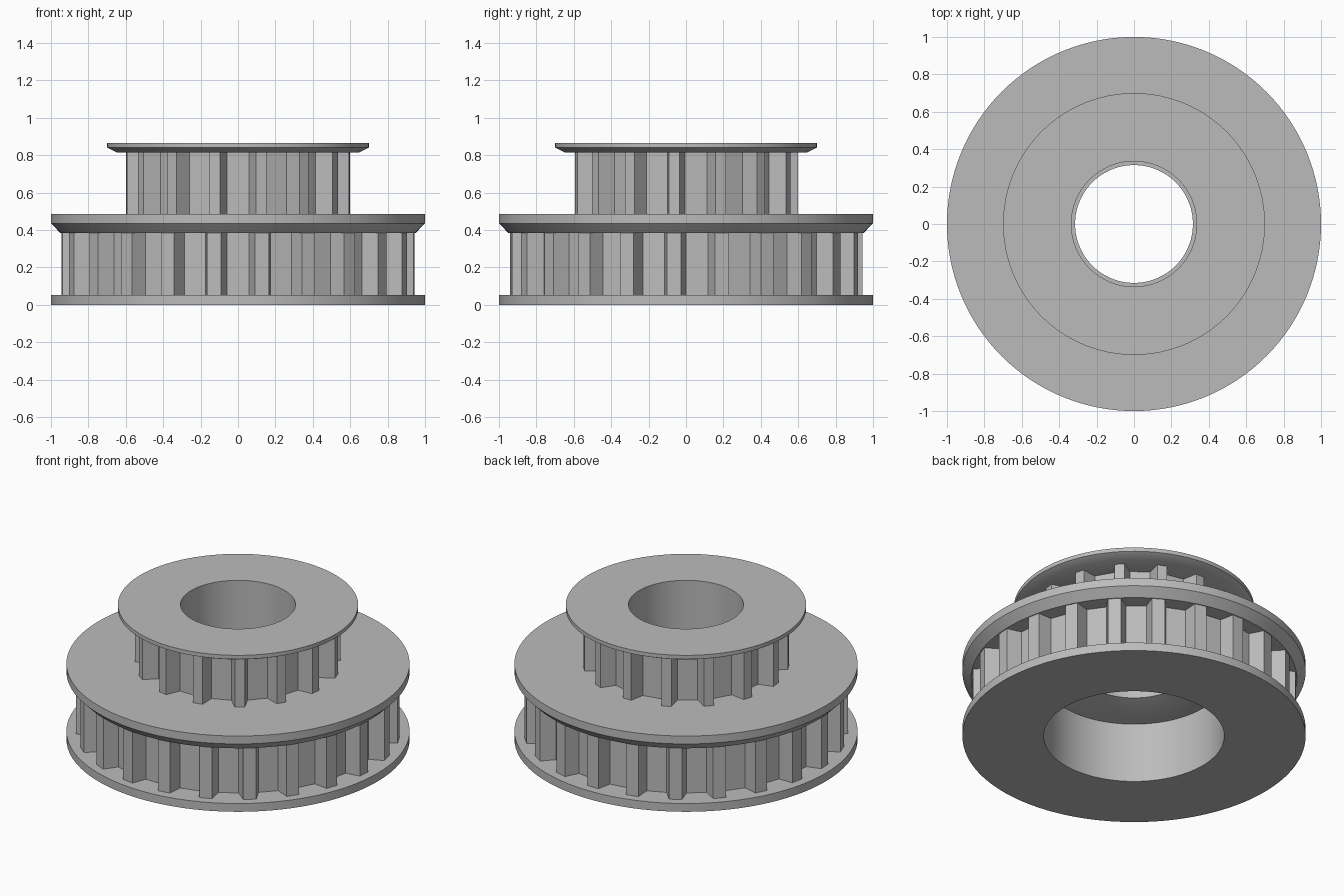
import bpy, bmesh
from math import sin, cos, pi, radians, sqrt

cube = bpy.data.objects.get("Cube")
if cube:
    bpy.data.objects.remove(cube)

metal = bpy.data.materials.new("grey_metal")
metal.use_nodes = True
grey = (0.5, 0.5, 0.5, 1)
metal.diffuse_color = grey
metal.node_tree.nodes["Principled BSDF"].inputs["Base Color"].default_value = grey

SEGMENTS = 128


def finish(name, bm):
    """Turn a bmesh into a grey object with sharp edges kept."""
    bmesh.ops.recalc_face_normals(bm, faces=bm.faces)
    mesh = bpy.data.meshes.new(name)
    bm.to_mesh(mesh)
    bm.free()
    mesh.materials.append(metal)
    obj = bpy.data.objects.new(name, mesh)
    bpy.context.collection.objects.link(obj)
    bpy.ops.object.select_all(action='DESELECT')
    obj.select_set(True)
    bpy.context.view_layer.objects.active = obj
    bpy.ops.object.shade_smooth_by_angle(angle=radians(30))
    return obj


def lathe(name, profile):
    """Revolve a closed (radius, height) profile around z."""
    bm = bmesh.new()
    rings = []
    for i in range(SEGMENTS):
        a = 2 * pi * i / SEGMENTS
        rings.append([bm.verts.new((r * cos(a), r * sin(a), z)) for r, z in profile])
    n = len(profile)
    for i in range(SEGMENTS):
        here, after = rings[i], rings[(i + 1) % SEGMENTS]
        for k in range(n):
            m = (k + 1) % n
            bm.faces.new((here[k], after[k], after[m], here[m]))
    return finish(name, bm)


def toothed_hub(name, teeth, radius, gap_half, bore, bottom, top):
    """Ring with trapezoid belt grooves, one groove centred on the front."""
    root_half, depth = 0.059, 0.088
    shoulder = sqrt(radius ** 2 - gap_half ** 2)
    groove = [(-gap_half, shoulder), (-root_half, shoulder - depth),
              (root_half, shoulder - depth), (gap_half, shoulder)]
    outer = []
    for i in range(teeth):
        a = 2 * pi * i / teeth
        for x, d in groove:
            outer.append((x * cos(a) + d * sin(a), x * sin(a) - d * cos(a)))
    angles = [2 * pi * i / SEGMENTS for i in range(SEGMENTS)]
    inner = [(bore * cos(a), bore * sin(a)) for a in angles]

    bm = bmesh.new()
    edges = []
    for loop in (outer, inner):
        verts = [bm.verts.new((x, y, bottom)) for x, y in loop]
        edges += [bm.edges.new((verts[i - 1], verts[i])) for i in range(len(verts))]
    bmesh.ops.triangle_fill(bm, edges=edges, use_beauty=True)
    result = bmesh.ops.extrude_face_region(bm, geom=bm.faces[:], use_keep_orig=True)
    raised = [g for g in result["geom"] if isinstance(g, bmesh.types.BMVert)]
    bmesh.ops.translate(bm, verts=raised, vec=(0, 0, top - bottom))
    return finish(name, bm)


# Large pulley: bottom flange, toothed hub, and a flange with a conical inner seat
LARGE_BORE, SMALL_BORE = 0.526, 0.335
lathe("bottom_flange", [(LARGE_BORE, 0), (1, 0), (1, 0.053), (LARGE_BORE, 0.053)])
toothed_hub("large_toothed_hub", 23, 0.945, 0.091, LARGE_BORE, 0.053, 0.385)
lathe("middle_flange", [(0.315, 0.44), (LARGE_BORE, 0.385), (0.95, 0.385),
                        (1, 0.436), (1, 0.487), (0.315, 0.487)])

# Small pulley: toothed hub and bevelled top flange
toothed_hub("small_toothed_hub", 15, 0.6, 0.096, SMALL_BORE, 0.487, 0.816)
lathe("top_flange", [(SMALL_BORE, 0.816), (0.65, 0.816), (0.7, 0.841),
                     (0.7, 0.866), (SMALL_BORE, 0.866)])
